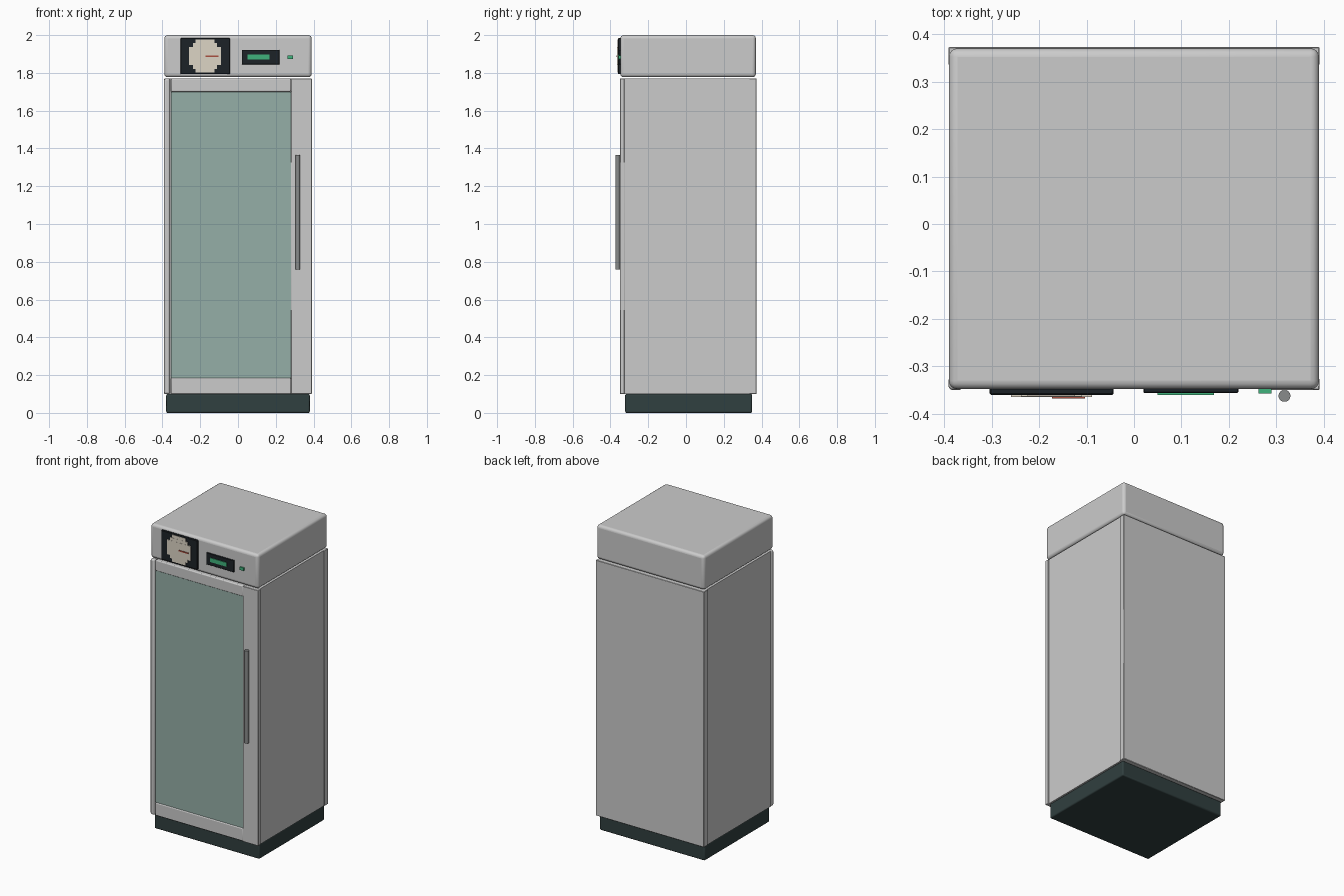
import bpy

if "Cube" in bpy.data.objects:
    bpy.data.objects.remove(bpy.data.objects["Cube"])


def material(name, rgb):
    m = bpy.data.materials.new(name)
    m.diffuse_color = (*rgb, 1)
    m.use_nodes = True
    m.node_tree.nodes["Principled BSDF"].inputs["Base Color"].default_value = m.diffuse_color
    return m


DARK = material("dark_plinth", (0.03, 0.05, 0.05))
BLACK = material("black_panel", (0.012, 0.016, 0.02))
GLASS = material("tinted_glass", (0.30, 0.43, 0.39))
CREAM = material("chart_paper", (0.72, 0.66, 0.56))
GREEN = material("green_display", (0.05, 0.45, 0.2))
RED = material("red_pen", (0.4, 0.08, 0.05))
STEEL = material("handle_steel", (0.25, 0.26, 0.26))


def finish(ob, name, mat=None, bevel=0, segments=3):
    ob.name = name
    if mat:
        ob.data.materials.append(mat)
    if bevel:
        b = ob.modifiers.new("bevel", "BEVEL")
        b.width, b.segments = bevel, segments
    bpy.ops.object.shade_smooth_by_angle()
    return ob


def box(name, x, y, z, mat=None, bevel=0, segments=3):
    """Box from (min, max) ranges on each axis."""
    bpy.ops.mesh.primitive_cube_add(
        size=1, location=[(a + b) / 2 for a, b in (x, y, z)])
    ob = bpy.context.object
    ob.scale = [b - a for a, b in (x, y, z)]
    bpy.ops.object.transform_apply(location=False, rotation=False, scale=True)
    return finish(ob, name, mat, bevel, segments)


def rod(name, x, y, z, radius, mat=None):
    bpy.ops.mesh.primitive_cylinder_add(
        vertices=24, radius=radius, depth=z[1] - z[0],
        location=(x, y, sum(z) / 2))
    return finish(bpy.context.object, name, mat)


# Cabinet: plinth, inset body, back panel and rounded head unit
box("plinth", (-0.38, 0.38), (-0.322, 0.35), (0, 0.1), DARK, 0.008)
box("cabinet_body", (-0.386, 0.386), (-0.325, 0.34), (0.1, 1.77))
box("back_panel", (-0.391, 0.391), (0.335, 0.373), (0.1, 1.77), None, 0.002, 1)
box("head_unit", (-0.39, 0.39), (-0.348, 0.37), (1.777, 2.0), None, 0.018, 4)

# Door: hinge post, wide handle stile, rails and glass
box("hinge_post", (-0.391, -0.36), (-0.35, -0.32), (0.1, 1.77), None, 0.01)
box("handle_stile", (0.28, 0.391), (-0.35, -0.325), (0.1, 1.77), None, 0.002, 1)
for name, z in (("top_rail", (1.70, 1.77)), ("bottom_rail", (0.1, 0.185))):
    box(name, (-0.355, 0.28), (-0.348, -0.32), z, None, 0.006)
box("glass_pane", (-0.355, 0.28), (-0.343, -0.32), (0.185, 1.70), GLASS)
rod("door_handle", 0.317, -0.362, (0.76, 1.365), 0.0125, STEEL)

# Chart recorder with stepped paper dial and pen
box("recorder_panel", (-0.304, -0.043), (-0.36, -0.34), (1.793, 1.984), BLACK, 0.003, 1)
for i, (w, h) in enumerate(((0.05, 0.088), (0.064, 0.068), (0.085, 0.048))):
    front = -0.363 - 0.0008 * i
    box(f"chart_paper_{i + 1}", (-0.174 - w, -0.174 + w), (front, -0.358),
        (1.889 - h, 1.889 + h), CREAM)
box("recorder_pen", (-0.173, -0.103), (-0.368, -0.362), (1.883, 1.891), RED)

# Temperature display and indicator light
box("display_panel", (0.02, 0.22), (-0.356, -0.34), (1.845, 1.922), BLACK, 0.002, 1)
box("display_readout", (0.05, 0.168), (-0.36, -0.35), (1.87, 1.897), GREEN)
box("indicator_light", (0.262, 0.29), (-0.357, -0.34), (1.874, 1.893), GREEN)
